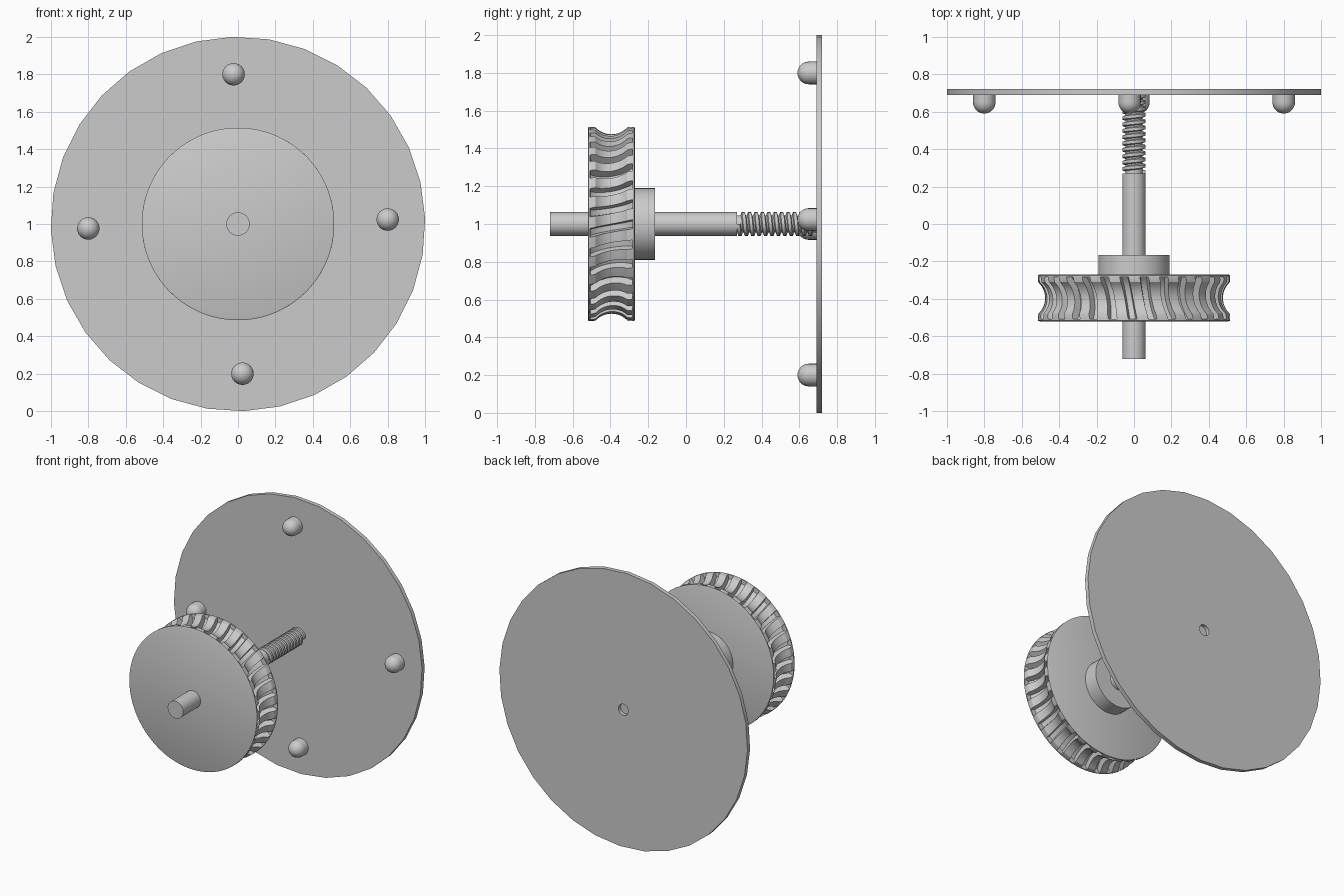
import bpy
import bmesh
from math import sin, cos, pi, sqrt, radians
from mathutils import Vector

cube = bpy.data.objects.get("Cube")
if cube:
    bpy.data.objects.remove(cube, do_unlink=True)

# Single metal colour
grey = bpy.data.materials.new("plain grey metal")
grey.use_nodes = True
grey.diffuse_color = (0.6, 0.6, 0.6, 1)
grey.node_tree.nodes["Principled BSDF"].inputs["Base Color"].default_value = grey.diffuse_color

AXIS_Z = 1.0
TILT = radians(1.7)


def polar(r, a, y):
    return Vector((r * cos(a), y, r * sin(a)))


def skin(name, rings, loop=False, location=(0, 0, AXIS_Z)):
    """Bridge a list of equal rings; cap the ends unless they join in a loop."""
    bm = bmesh.new()
    rows = [[bm.verts.new(p) for p in ring] for ring in rings]
    pairs = list(zip(rows, rows[1:]))
    if loop:
        pairs.append((rows[-1], rows[0]))
    else:
        bm.faces.new(rows[0])
        bm.faces.new(rows[-1])
    n = len(rows[0])
    for low, high in pairs:
        for i in range(n):
            j = (i + 1) % n
            bm.faces.new((low[i], low[j], high[j], high[i]))
    bmesh.ops.recalc_face_normals(bm, faces=bm.faces)
    mesh = bpy.data.meshes.new(name)
    bm.to_mesh(mesh)
    bm.free()
    mesh.materials.append(grey)
    obj = bpy.data.objects.new(name, mesh)
    obj.location = location
    bpy.context.collection.objects.link(obj)
    bpy.ops.object.select_all(action="DESELECT")
    obj.select_set(True)
    bpy.context.view_layer.objects.active = obj
    bpy.ops.object.shade_smooth_by_angle(angle=radians(30))
    return obj


def lathe(name, profile, sides=32, turn=0.0, **options):
    """Turn (radius, y) points around the y axis."""
    rings = [[polar(r, turn + 2 * pi * i / sides, y) for i in range(sides)]
             for r, y in profile]
    return skin(name, rings, **options)


# Back plate with a small centre hole
lathe("back_plate", [(0.04, 0.69), (1, 0.69), (1, 0.72), (0.04, 0.72)],
      turn=pi / 2 + TILT, loop=True)

# Four round-headed studs on the plate
dome = [(0.06 * cos(t * pi / 16), 0.65 - 0.06 * sin(t * pi / 16)) for t in range(8)]
dome.append((0.002, 0.59))
for k, side in enumerate(("left", "top", "right", "bottom")):
    spot = polar(0.8, TILT + k * pi / 2, 0) + Vector((0, 0, AXIS_Z))
    lathe("stud_" + side, [(0.06, 0.695)] + dome, sides=24, location=spot)

# Shaft: plain front length, then a thinner threaded core
lathe("shaft", [(0.0625, -0.72), (0.0625, 0.27), (0.046, 0.27), (0.046, 0.695)])

# Helical thread ridge
PITCH, STEPS, TURNS = 0.034, 24, 12
ridge = []
for i in range(STEPS * TURNS + 1):
    a = 2 * pi * i / STEPS
    y = 0.685 - PITCH * i / STEPS
    ridge.append([polar(r, a, y + dy) for r, dy in
                  ((0.044, -0.014), (0.0625, -0.008), (0.0625, 0.008), (0.044, 0.014))])
skin("thread", ridge)

# Hub behind the wheel
lathe("wheel_hub", [(0.19, -0.29), (0.19, -0.165)], sides=48)

# Throated wheel with slanted teeth
TEETH, MIDDLE, RIM, TWIST = 30, -0.395, 0.514, 0.4
ACROSS = (0.0, 0.28, 0.56, 0.62, 0.78, 0.94)   # three points on the land, three in the groove


def throat(v, radius):
    return min(RIM, 0.59 - sqrt(radius * radius - v * v)) if abs(v) < radius else RIM


def wheel_ring(v, land, root):
    ring = []
    for tooth in range(TEETH):
        for k, part in enumerate(ACROSS):
            a = 2 * pi * (tooth + part) / TEETH + TWIST * v
            ring.append(polar(land if k < 3 else root, a, MIDDLE + v))
    return ring


EDGE = 0.113
front_band = [wheel_ring(-v, r, r) for v, r in ((0.125, 0.504), (0.121, RIM), (EDGE, RIM))]
back_band = [wheel_ring(v, r, r) for v, r in ((EDGE, RIM), (0.121, RIM), (0.125, 0.504))]
grooved = []
for i in range(17):
    v = EDGE * 0.99 * (i / 8 - 1)
    grooved.append(wheel_ring(v, throat(v, 0.115), throat(v, 0.155)))
skin("toothed_wheel", front_band + grooved + back_band)
